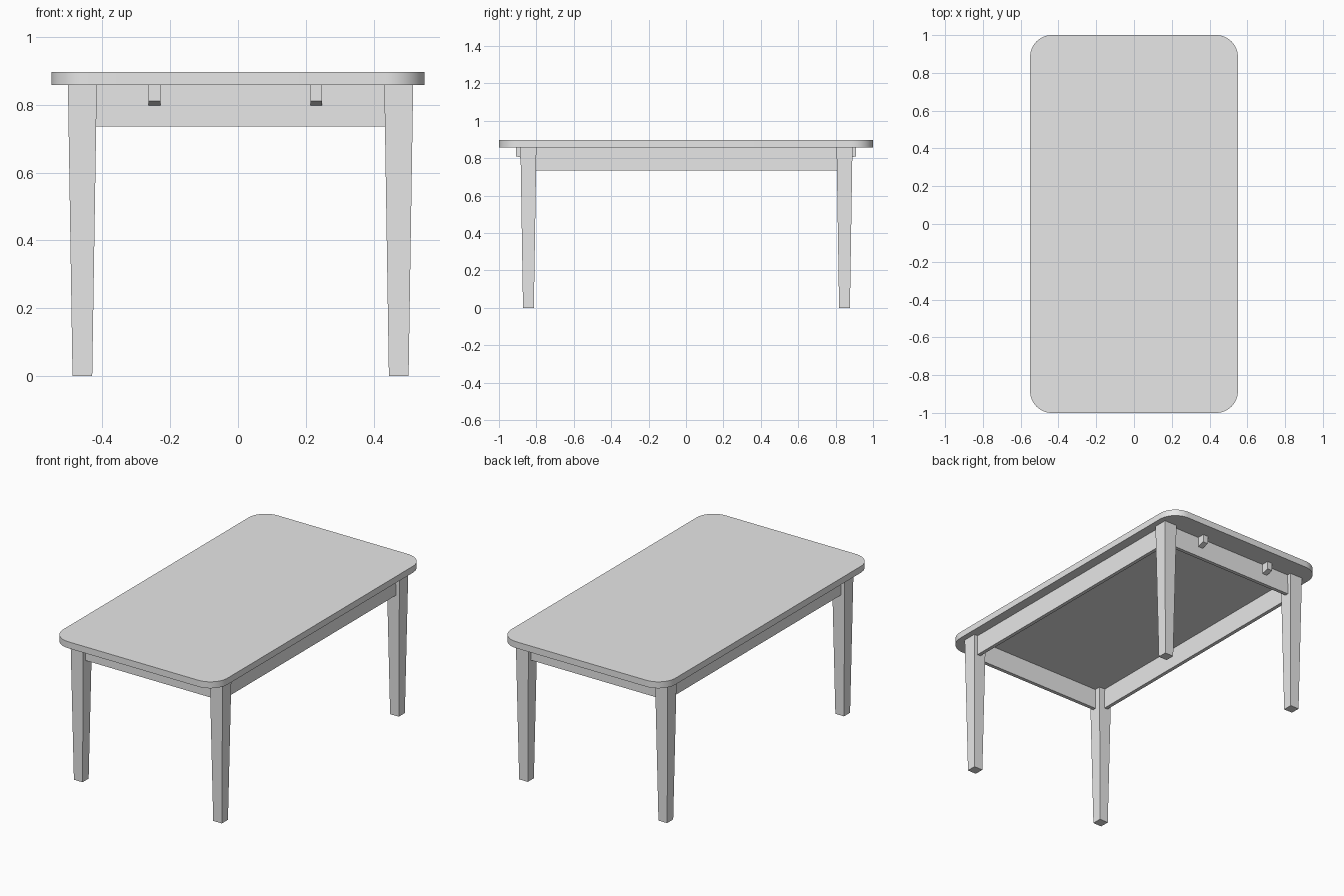
import bpy
import bmesh
import math

cube = bpy.data.objects.get("Cube")
if cube:
    bpy.data.objects.remove(cube, do_unlink=True)

# Single plain finish
grey = bpy.data.materials.new("light_grey")
grey.use_nodes = True
grey.diffuse_color = (0.8, 0.8, 0.8, 1)
grey.node_tree.nodes["Principled BSDF"].inputs["Base Color"].default_value = (0.8, 0.8, 0.8, 1)

TOP_Z, UNDER_Z, APRON_Z = 0.897, 0.858, 0.735
CX, CY = 0.0075, 0.0025           # centre of the leg frame
LEG_X, LEG_Y = 0.466, 0.845       # leg axes, from the frame centre
LEG_TOP, LEG_FOOT = 0.0425, 0.029  # half widths
SETBACK, THICK = 0.025, 0.022     # apron face behind leg face, apron thickness


def finish(bm, name):
    bmesh.ops.recalc_face_normals(bm, faces=bm.faces)
    mesh = bpy.data.meshes.new(name)
    bm.to_mesh(mesh)
    bm.free()
    mesh.materials.append(grey)
    obj = bpy.data.objects.new(name, mesh)
    bpy.context.collection.objects.link(obj)
    return obj


def box(lo, hi):
    bm = bmesh.new()
    bmesh.ops.create_cube(bm, size=1)
    for v in bm.verts:
        v.co = [a + (c + 0.5) * (b - a) for a, b, c in zip(lo, hi, v.co)]
    return bm


# Tabletop with rounded corners
bm = box((-0.55, -1, UNDER_Z), (0.55, 1, TOP_Z))
uprights = [e for e in bm.edges if abs(e.verts[0].co.z - e.verts[1].co.z) > 0.01]
bmesh.ops.bevel(bm, geom=uprights, offset=0.115, offset_type='OFFSET',
                segments=12, profile=0.5, affect='EDGES')
top = finish(bm, "tabletop")
bpy.ops.object.select_all(action='DESELECT')
top.select_set(True)
bpy.context.view_layer.objects.active = top
bpy.ops.object.shade_smooth_by_angle(angle=math.radians(30))

# Tapered legs
for sy, end in ((-1, "front"), (1, "back")):
    for sx, side in ((-1, "right"), (1, "left")):
        x, y = CX + sx * LEG_X, CY + sy * LEG_Y
        bm = box((x - LEG_TOP, y - LEG_TOP, 0), (x + LEG_TOP, y + LEG_TOP, UNDER_Z))
        for v in bm.verts:
            if v.co.z < 0.1:
                v.co.x = x + (v.co.x - x) * LEG_FOOT / LEG_TOP
                v.co.y = y + (v.co.y - y) * LEG_FOOT / LEG_TOP
        finish(bm, f"{end}_{side}_leg")

# Aprons between the legs
out_x = LEG_X + LEG_TOP - SETBACK
out_y = LEG_Y + LEG_TOP - SETBACK
for s, side, end in ((-1, "right", "front"), (1, "left", "back")):
    xs = sorted((CX + s * out_x, CX + s * (out_x - THICK)))
    finish(box((xs[0], CY - LEG_Y, APRON_Z), (xs[1], CY + LEG_Y, UNDER_Z)), f"{side}_apron")
    ys = sorted((CY + s * out_y, CY + s * (out_y - THICK)))
    finish(box((CX - LEG_X, ys[0], APRON_Z), (CX + LEG_X, ys[1], UNDER_Z)), f"{end}_apron")

# Small blocks on the end aprons, with sloping undersides
for s, end in ((-1, "front"), (1, "back")):
    for x, side in ((-0.246, "right"), (0.231, "left")):
        ys = sorted((CY + s * (out_y - 0.005), s * 0.909))
        bm = box((x - 0.017, ys[0], 0.797), (x + 0.017, ys[1], UNDER_Z))
        for v in bm.verts:
            if v.co.z < 0.8 and abs(v.co.y) > 0.9:
                v.co.z = 0.811
        finish(bm, f"{end}_{side}_block")
